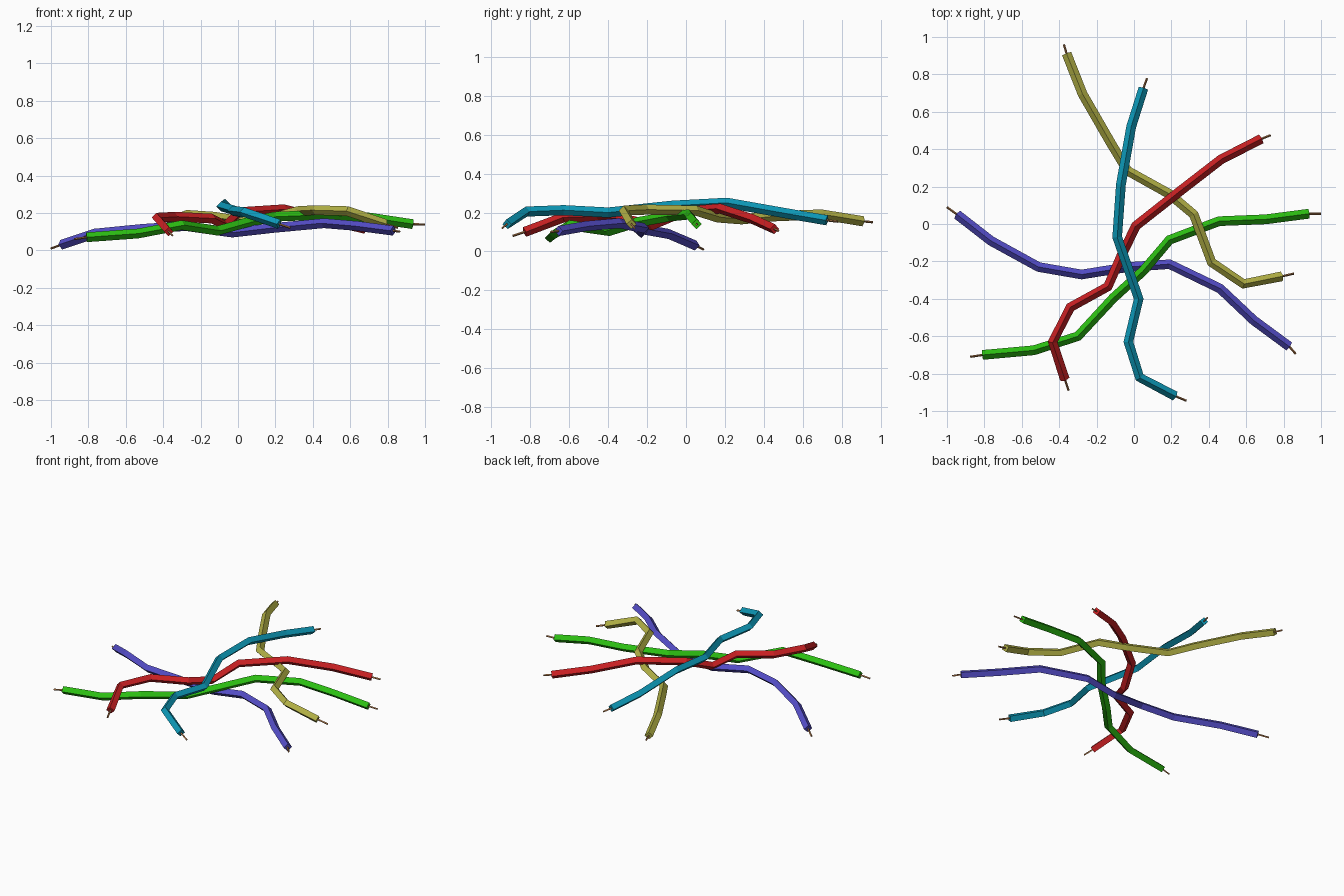
import bpy

cube = bpy.data.objects.get("Cube")
if cube:
    bpy.data.objects.remove(cube, do_unlink=True)


def material(name, rgb):
    mat = bpy.data.materials.new(name)
    mat.use_nodes = True
    mat.diffuse_color = (*rgb, 1)
    mat.node_tree.nodes["Principled BSDF"].inputs["Base Color"].default_value = (*rgb, 1)
    return mat


def sweep(name, points, radius, mat):
    """Four-sided tube along a polyline, with closed ends."""
    curve = bpy.data.curves.new(name, "CURVE")
    curve.dimensions = "3D"
    curve.twist_mode = "Z_UP"
    curve.bevel_depth = radius
    curve.bevel_resolution = 0
    curve.use_fill_caps = True
    spline = curve.splines.new("POLY")
    spline.points.add(len(points) - 1)
    for point, co in zip(spline.points, points):
        point.co = (*co, 1)
    spline.use_smooth = False
    curve.materials.append(mat)
    obj = bpy.data.objects.new(name, curve)
    bpy.context.collection.objects.link(obj)
    bpy.ops.object.select_all(action="DESELECT")
    obj.select_set(True)
    bpy.context.view_layer.objects.active = obj
    bpy.ops.object.convert(target="MESH")
    bpy.ops.object.shade_flat()


copper = material("copper", (0.42, 0.19, 0.07))


def wire(colour, rgb, path):
    """Insulated wire: first and last points are the bare copper tips."""
    sweep(colour + "_insulation", path[1:-1], 0.026, material(colour, rgb))
    sweep(colour + "_start_tip", path[:2], 0.006, copper)
    sweep(colour + "_end_tip", path[-2:], 0.006, copper)


wire("blue", (0.09, 0.075, 0.58), [
    (-1, .09, .01), (-.945, .05, .03), (-.765, -.09, .09), (-.51, -.23, .115),
    (-.28, -.27, .13), (-.03, -.23, .095), (.19, -.215, .12), (.46, -.345, .145),
    (.64, -.515, .13), (.83, -.655, .105), (.865, -.695, .1)])

wire("green", (0.025, 0.52, 0.006), [
    (-.875, -.71, .06), (-.81, -.7, .07), (-.535, -.675, .09), (-.3, -.6, .135),
    (-.11, -.395, .105), (.05, -.25, .15), (.19, -.085, .18), (.455, .015, .19),
    (.705, .025, .175), (.935, .055, .14), (1, .055, .138)])

wire("red", (0.58, 0.014, 0.016), [
    (.73, .475, .105), (.68, .455, .115), (.465, .345, .165), (.245, .175, .22),
    (.01, -.01, .205), (-.07, -.175, .135), (-.14, -.335, .17), (-.34, -.445, .18),
    (-.435, -.63, .175), (-.37, -.83, .1), (-.35, -.89, .08)])

wire("cyan", (0.004, 0.32, 0.48), [
    (.07, .78, .153), (.05, .725, .16), (-.015, .52, .195), (-.07, .21, .25),
    (-.09, -.07, .235), (.025, -.4, .2), (-.03, -.63, .212), (.03, -.82, .205),
    (.22, -.92, .14), (.28, -.945, .12)])

wire("yellow", (0.45, 0.44, 0.06), [
    (-.375, .96, .15), (-.36, .91, .155), (-.275, .695, .19), (-.125, .435, .18),
    (-.035, .285, .165), (.19, .16, .175), (.32, .05, .21), (.415, -.205, .215),
    (.585, -.32, .21), (.79, -.28, .14), (.855, -.265, .12)])
